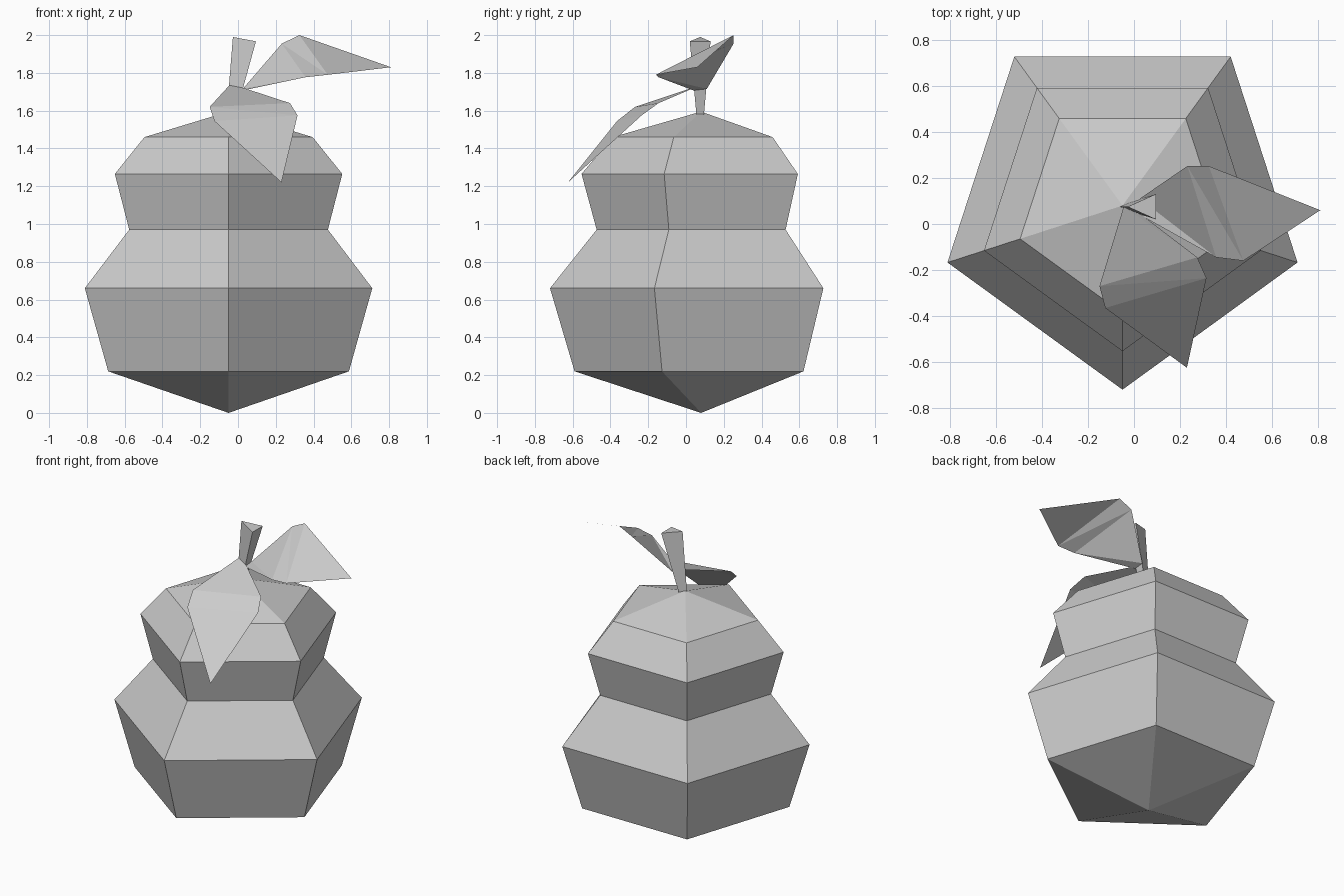
import bpy, bmesh, math

if "Cube" in bpy.data.objects:
    bpy.data.objects.remove(bpy.data.objects["Cube"])

grey = bpy.data.materials.new("light_grey")
grey.diffuse_color = (0.6, 0.6, 0.6, 1)
grey.use_nodes = True
grey.node_tree.nodes["Principled BSDF"].inputs["Base Color"].default_value = grey.diffuse_color

CX, CY = -0.05, 0.08  # axis of the fruit


def make_object(name, bm):
    mesh = bpy.data.meshes.new(name)
    bm.to_mesh(mesh)
    bm.free()
    mesh.materials.append(grey)
    obj = bpy.data.objects.new(name, mesh)
    bpy.context.collection.objects.link(obj)
    return obj


# Five-sided fruit body: (radius, height) rings between two end points
bm = bmesh.new()
rings = []
for radius, z in [(0.67, 0.22), (0.80, 0.66), (0.553, 0.97), (0.633, 1.265), (0.468, 1.46)]:
    rings.append([bm.verts.new((CX + radius * math.sin(a), CY - radius * math.cos(a), z))
                  for a in (math.tau * i / 5 for i in range(5))])
bottom = bm.verts.new((CX, CY, 0))
top = bm.verts.new((CX, CY, 1.595))
for i in range(5):
    j = (i + 1) % 5
    bm.faces.new((bottom, rings[0][j], rings[0][i]))
    for low, high in zip(rings, rings[1:]):
        bm.faces.new((low[i], low[j], high[j], high[i]))
    bm.faces.new((rings[-1][i], rings[-1][j], top))
bmesh.ops.recalc_face_normals(bm, faces=bm.faces)
make_object("fruit_body", bm)

# Three-sided stem, flaring and leaning towards its top
bm = bmesh.new()
low = [bm.verts.new(p) for p in [(-0.06, 0.075, 1.58), (-0.012, 0.055, 1.58), (-0.012, 0.095, 1.58)]]
high = [bm.verts.new(p) for p in [(-0.027, 0.075, 1.99), (0.095, 0.02, 1.967), (0.095, 0.13, 1.967)]]
for i in range(3):
    j = (i + 1) % 3
    bm.faces.new((low[i], low[j], high[j], high[i]))
bm.faces.new(high)
bm.faces.new(low[::-1])
bmesh.ops.recalc_face_normals(bm, faces=bm.faces)
make_object("stem", bm)


def make_leaf(name, left, right, tip):
    """Single folded sheet: paired edge points from base outwards, then a tip."""
    bm = bmesh.new()
    a = [bm.verts.new(p) for p in left]
    b = [bm.verts.new(p) for p in right]
    t = bm.verts.new(tip)
    for i in range(2):
        bm.faces.new((a[i], b[i], b[i + 1]))
        bm.faces.new((a[i], b[i + 1], a[i + 1]))
    bm.faces.new((a[2], b[2], t))
    bm.normal_update()
    if sum(f.normal.z for f in bm.faces) < 0:
        bmesh.ops.reverse_faces(bm, faces=bm.faces)
    make_object(name, bm)


# Drooping front leaf and raised side leaf
make_leaf("front_leaf",
          [(-0.045, 0.075, 1.735), (-0.15, -0.27, 1.62), (-0.125, -0.365, 1.545)],
          [(0.0, 0.065, 1.73), (0.275, -0.145, 1.64), (0.315, -0.235, 1.575)],
          (0.23, -0.625, 1.22))
make_leaf("side_leaf",
          [(0.025, 0.11, 1.715), (0.232, 0.252, 1.955), (0.325, 0.252, 2.0)],
          [(0.025, 0.04, 1.707), (0.357, -0.145, 1.777), (0.475, -0.16, 1.79)],
          (0.81, 0.06, 1.83))
